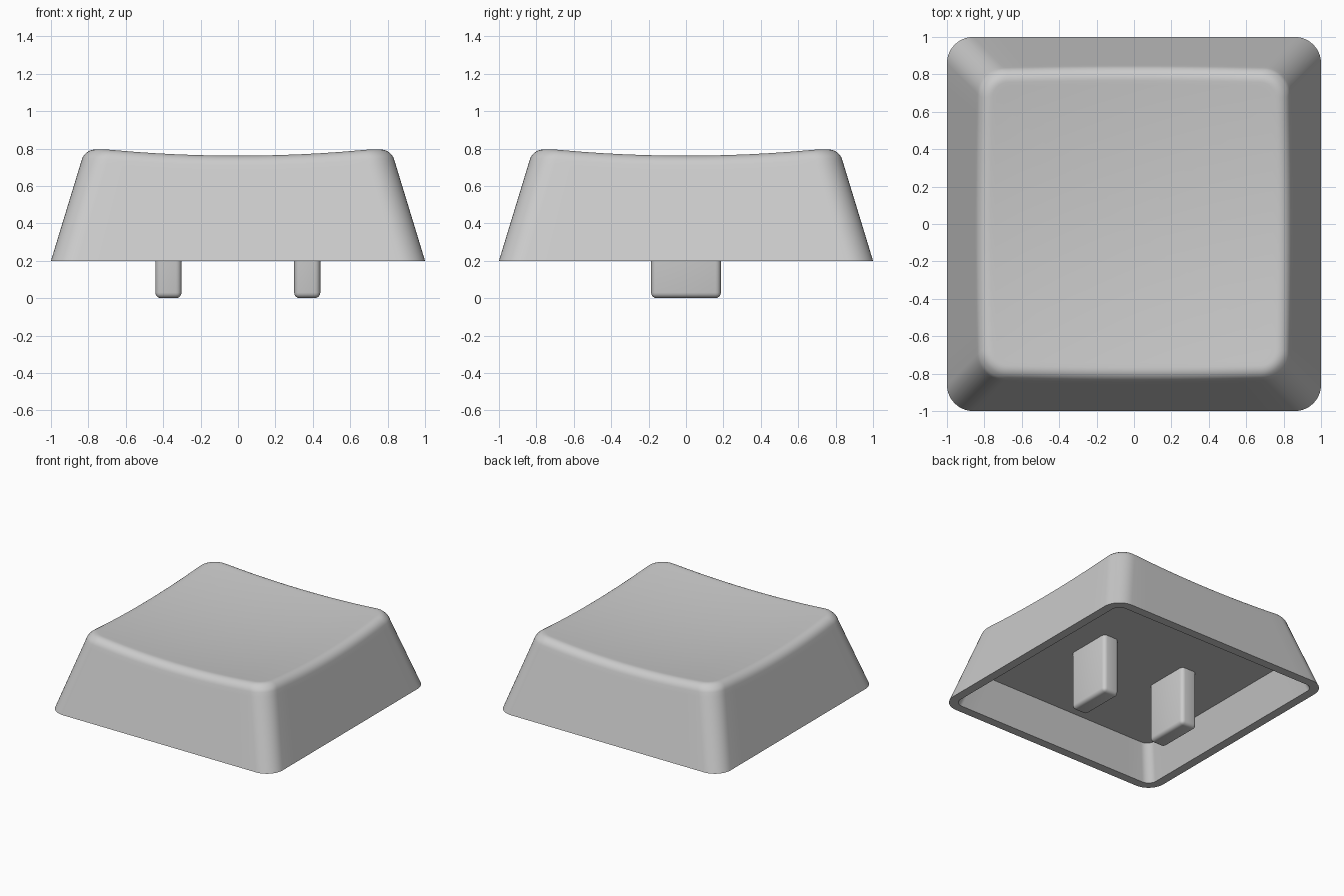
import bpy, bmesh, math

if "Cube" in bpy.data.objects:
    bpy.data.objects.remove(bpy.data.objects["Cube"])

grey = bpy.data.materials.new("warm_grey")
grey.diffuse_color = (0.6, 0.6, 0.6, 1)
grey.use_nodes = True
grey.node_tree.nodes["Principled BSDF"].inputs["Base Color"].default_value = grey.diffuse_color

ARC, STRAIGHT = 10, 12          # segments per corner and per side
Z0, SLOPE = 0.2, 0.305          # bottom rim height, inward lean of the walls
RADIUS, FILLET = 0.14, 0.06     # corner radius, rounding of the top edge
CEILING, WALL = 0.47, 0.07      # cavity height, wall thickness


def outline(h, r):
    """Rounded square of half size h and corner radius r, as (x, y) points."""
    pts, c = [], h - r
    for q in range(4):
        ca, sa = math.cos(q * math.pi / 2), math.sin(q * math.pi / 2)
        side = [(h, -c + 2 * c * i / STRAIGHT) for i in range(STRAIGHT)]
        for i in range(ARC):
            a = math.pi / 2 * i / ARC
            side.append((c + r * math.cos(a), c + r * math.sin(a)))
        pts += [(x * ca - y * sa, x * sa + y * ca) for x, y in side]
    return pts


def half(z):
    return 1 - SLOPE * (z - Z0)


def dish(x, y):
    return 0.72 + 0.07 * (x * x + y * y)


COUNT = 4 * (ARC + STRAIGHT)
lean = math.atan(SLOPE)
weight = math.cos((math.pi / 2 - lean) / 2)

# Height at which the wall meets the dished top, around the outline
meet = []
for i in range(COUNT):
    z = 0.76
    for _ in range(4):
        z = dish(*outline(half(z), RADIUS)[i])
    meet.append(z)


def fillet_ring(t):
    """Ring at fraction t of the rounding from wall to top."""
    ring = []
    for i, zs in enumerate(meet):
        h = half(zs)
        ex, ey = outline(h - FILLET, RADIUS - FILLET)[i]
        p0 = (-FILLET * math.sin(lean), zs - FILLET * math.cos(lean))
        p2 = (FILLET, dish(ex, ey))
        b = ((1 - t) ** 2, 2 * t * (1 - t) * weight, t * t)
        s = sum(b)
        a = (b[0] * p0[0] + b[2] * p2[0]) / s
        z = (b[0] * p0[1] + b[1] * zs + b[2] * p2[1]) / s
        x, y = outline(h - a, RADIUS - max(a, 0))[i]
        ring.append((x, y, z))
    return ring


def flat_ring(h, r, z):
    return [(x, y, z) for x, y in outline(h, r)]


# Rings from the cavity ceiling, down the inside, round the rim and up
rings = [flat_ring(half(CEILING) - WALL, RADIUS - WALL, CEILING),
         flat_ring(1 - WALL, RADIUS - WALL, Z0),
         flat_ring(1, RADIUS, Z0)]
start = fillet_ring(0)
rings.append([(x * half(z - 0.03) / half(z), y * half(z - 0.03) / half(z), z - 0.03)
              for x, y, z in start])
rings += [fillet_ring(k / 8) for k in range(9)]
edge = rings[-1]
for s in (0.97, 0.9, 0.8, 0.65, 0.5, 0.35, 0.2, 0.08):
    rings.append([(x * s, y * s, dish(x * s, y * s)) for x, y, z in edge])

bm = bmesh.new()
loops = [[bm.verts.new(p) for p in ring] for ring in rings]
for a, b in zip(loops, loops[1:]):
    for i in range(COUNT):
        j = (i + 1) % COUNT
        bm.faces.new((a[i], a[j], b[j], b[i]))
bm.faces.new(loops[0])
bm.faces.new(loops[-1])
bmesh.ops.recalc_face_normals(bm, faces=bm.faces)


def finish(name, bm):
    mesh = bpy.data.meshes.new(name)
    bm.to_mesh(mesh)
    bm.free()
    mesh.materials.append(grey)
    obj = bpy.data.objects.new(name, mesh)
    bpy.context.collection.objects.link(obj)
    bpy.ops.object.select_all(action='DESELECT')
    obj.select_set(True)
    bpy.context.view_layer.objects.active = obj
    bpy.ops.object.shade_smooth_by_angle(angle=math.radians(35))


finish("cap_shell", bm)

# Two rounded pegs hanging from the ceiling
for side, x in (("left", -0.372), ("right", 0.37)):
    bm = bmesh.new()
    bmesh.ops.create_cube(bm, size=1)
    for v in bm.verts:
        v.co = (x + v.co.x * 0.14, v.co.y * 0.374, 0.26 + v.co.z * 0.52)
    bmesh.ops.bevel(bm, geom=bm.edges[:], offset=0.03, segments=4,
                    profile=0.5, affect='EDGES')
    finish(side + "_peg", bm)
